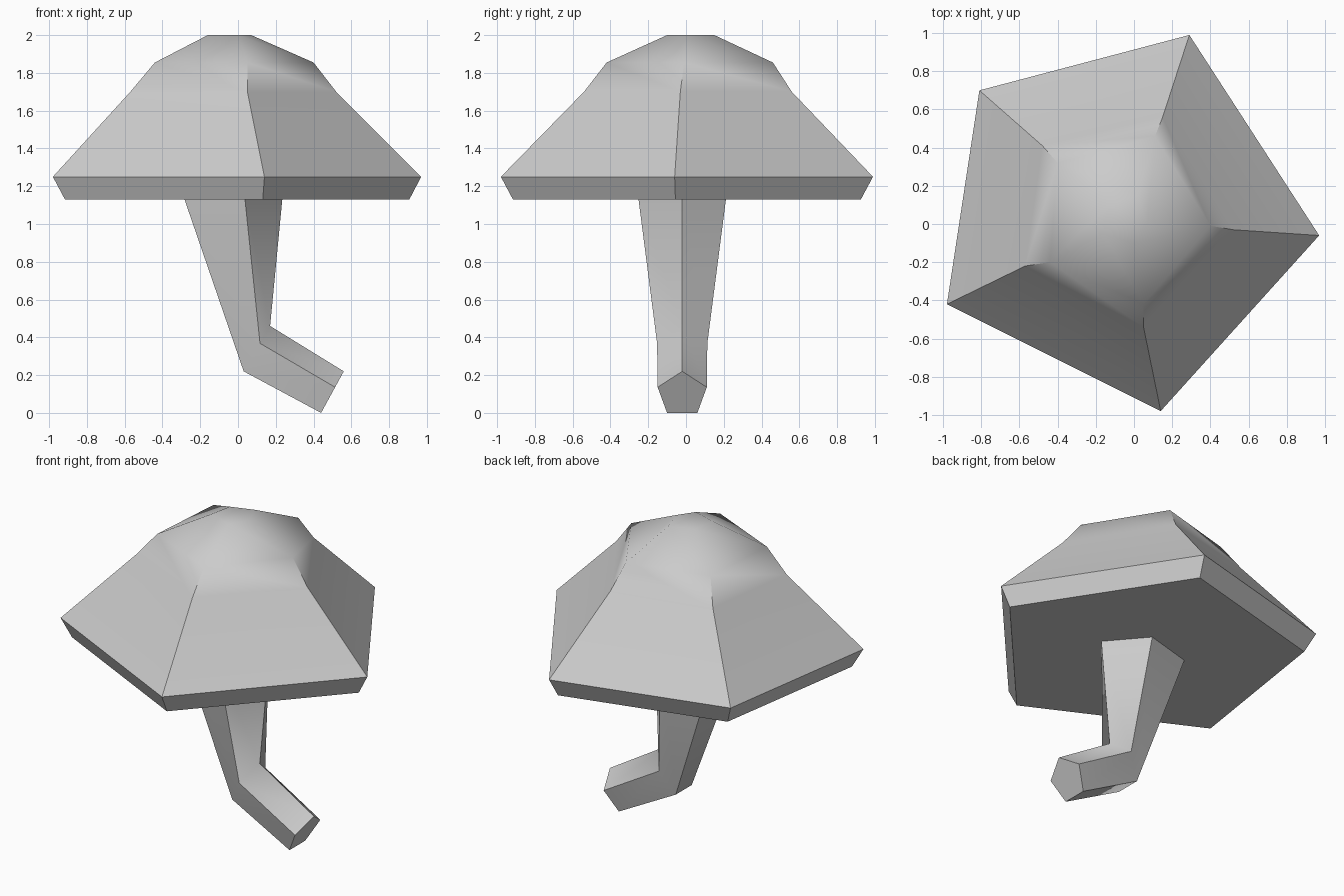
import bpy, bmesh, math

if "Cube" in bpy.data.objects:
    bpy.data.objects.remove(bpy.data.objects["Cube"])


def loft(name, rings, smooth_angle):
    """Skin matching rings of 3D points, close both ends, smooth by angle."""
    bm = bmesh.new()
    loops = [[bm.verts.new(p) for p in ring] for ring in rings]
    for a, b in zip(loops, loops[1:]):
        n = len(a)
        for i in range(n):
            j = (i + 1) % n
            bm.faces.new((a[i], a[j], b[j], b[i]))
    bm.faces.new(loops[0])
    bm.faces.new(loops[-1])
    bmesh.ops.recalc_face_normals(bm, faces=bm.faces)
    mesh = bpy.data.meshes.new(name)
    bm.to_mesh(mesh)
    bm.free()
    obj = bpy.data.objects.new(name, mesh)
    bpy.context.collection.objects.link(obj)
    bpy.ops.object.select_all(action='DESELECT')
    obj.select_set(True)
    bpy.context.view_layer.objects.active = obj
    bpy.ops.object.shade_smooth_by_angle(angle=math.radians(smooth_angle))
    return obj


# Mushroom cap: irregular five-sided rings from the underside to the crown
rim = [(0.29, 0.99), (0.97, -0.06), (0.14, -0.98), (-0.98, -0.42), (-0.81, 0.70)]
shoulder = [(0.15, 0.56), (0.52, -0.03), (0.05, -0.54), (-0.57, -0.22), (-0.48, 0.41)]
brow = [(0.11, 0.46), (0.40, -0.01), (0.05, -0.42), (-0.44, -0.20), (-0.40, 0.32)]
crown = [(0.02, 0.15), (0.07, 0.00), (0.00, -0.10), (-0.16, -0.05), (-0.13, 0.10)]
underside = [(x * 0.935, y * 0.935) for x, y in rim]
levels = [(underside, 1.13), (rim, 1.25), (shoulder, 1.70), (brow, 1.855), (crown, 2.0)]
loft("mushroom_cap", [[(x, y, z) for x, y in ring] for ring, z in levels], 38)


# Bent stem: pentagon sections given by their low edge, ridge, and half width
def section(low, ridge, half_width):
    profile = [(0, -0.618), (0, 0.618), (0.618, 1), (1, 0), (0.618, -1)]
    return [(low[0] + t * (ridge[0] - low[0]), -0.02 + s * half_width,
             low[1] + t * (ridge[1] - low[1])) for t, s in profile]


loft("bent_stem", [section((0.44, 0.0), (0.56, 0.22), 0.13),
                   section((0.03, 0.22), (0.17, 0.46), 0.133),
                   section((-0.285, 1.135), (0.235, 1.135), 0.232)], 55)
